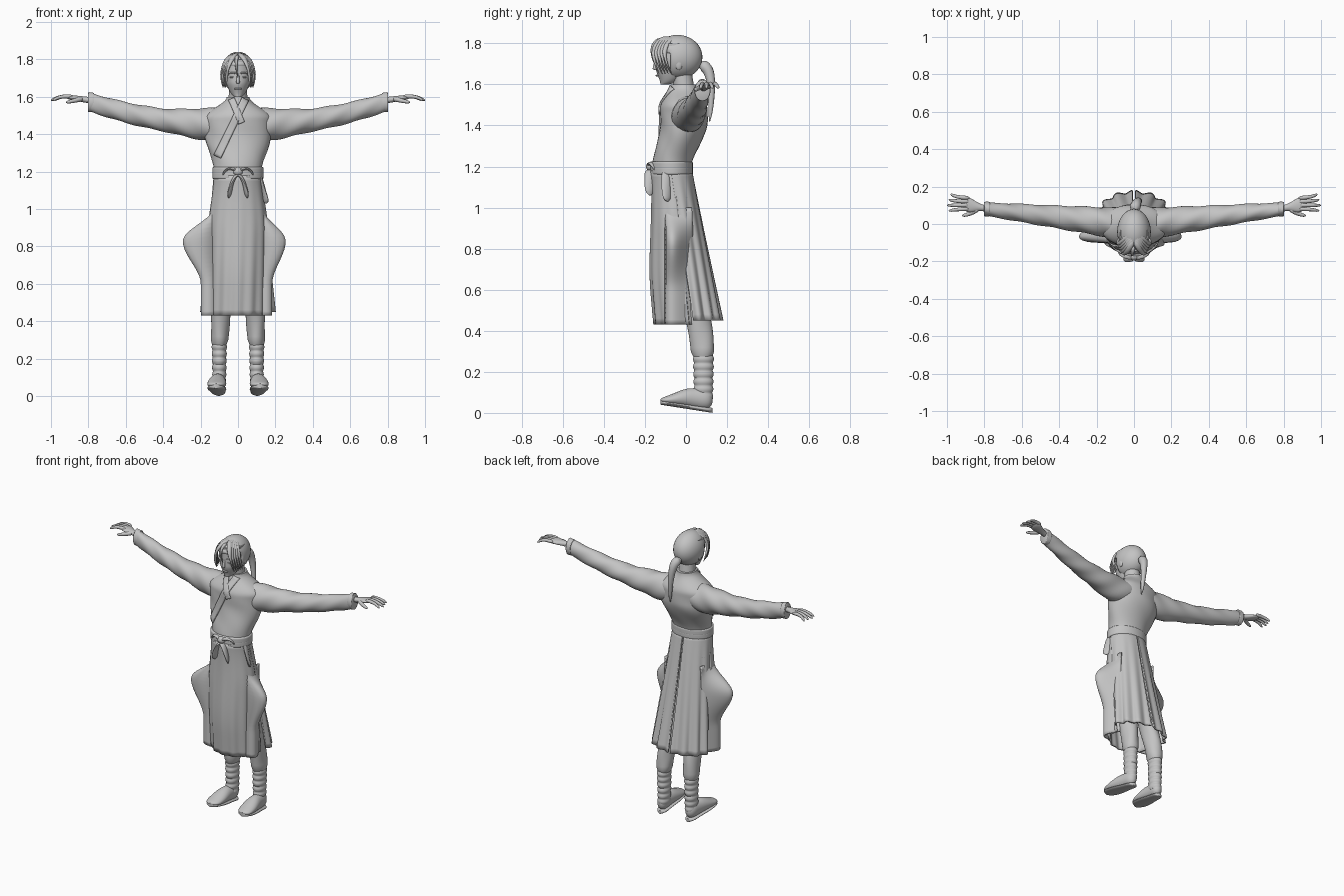
import bpy, bmesh, math
from mathutils import Matrix, Vector
from mathutils.bvhtree import BVHTree

default = bpy.data.objects.get("Cube")
if default:
    bpy.data.objects.remove(default, do_unlink=True)

clay = bpy.data.materials.new("clay_grey")
clay.use_nodes = True
grey = (.55, .55, .55, 1)
clay.diffuse_color = grey
clay.node_tree.nodes["Principled BSDF"].inputs["Base Color"].default_value = grey

# Shared heights
hem, waist, collar, crown = .43, 1.18, 1.6, 1.83


def mix(start, end, t):
    return start + (end - start) * t


def ramp(t, low, high):
    """Smooth step from nought to one between two limits."""
    s = min(1, max(0, (t - low) / (high - low)))
    return s * s * (3 - 2 * s)


def rounded(t):
    """Radius factor that rounds off both ends of a form."""
    return max(.05, 1 - abs(2 * t - 1) ** 6) ** .5


def steps(count):
    return [i / count for i in range(count + 1)]


def around(sides):
    return [math.tau * i / sides for i in range(sides)]


def finish(name, bm, mirror=False, thickness=0):
    """Turn a bmesh into a smooth object with sharp rims."""
    bmesh.ops.recalc_face_normals(bm, faces=bm.faces)
    mesh = bpy.data.meshes.new(name)
    bm.to_mesh(mesh)
    bm.free()
    mesh.materials.append(clay)
    mesh.shade_smooth()
    mesh.set_sharp_from_angle(angle=math.radians(50))
    obj = bpy.data.objects.new(name, mesh)
    bpy.context.collection.objects.link(obj)
    if thickness:
        cloth = obj.modifiers.new("cloth", "SOLIDIFY")
        cloth.thickness = thickness
        cloth.offset = 0
    if mirror:
        obj.modifiers.new("mirror", "MIRROR")
    return obj


def skin(name, rings, closed=True, mirror=False, thickness=0):
    """Bridge successive rows of points with quads."""
    bm = bmesh.new()
    rows = [[bm.verts.new(point) for point in ring] for ring in rings]
    for low, high in zip(rows, rows[1:]):
        count = len(low)
        for i in range(count if closed else count - 1):
            j = (i + 1) % count
            bm.faces.new((low[i], low[j], high[j], high[i]))
    if closed:
        bm.faces.new(rows[0])
        bm.faces.new(rows[-1])
    return finish(name, bm, mirror, thickness)


def loft(name, axis, shape, mirror=False, fold=0, waves=3, twist=20):
    """The shape rule maps t to a centre and the two radii across the axis."""
    u, v = [k for k in range(3) if k != axis]
    rings = []
    for t in steps(40):
        centre, across, along = shape(t)
        ring = []
        for angle in around(32):
            r = 1 + fold * math.sin(waves * angle + twist * t)
            point = Vector(centre)
            point[u] += across * r * math.cos(angle)
            point[v] += along * r * math.sin(angle)
            ring.append(point)
        rings.append(ring)
    return skin(name, rings, True, mirror)


def strand(name, start, bend, end, thick, tip=.5, mirror=False, flat=1):
    """Tapered tube along a quadratic curve."""
    a, b, c = Vector(start), Vector(bend), Vector(end)
    rings = []
    for t in steps(16):
        centre = a.lerp(b, t).lerp(b.lerp(c, t), t)
        turn = (b - a).lerp(c - b, t).to_track_quat("Z", "Y")
        r = thick * mix(1, tip, t) * rounded(t)
        rings.append([centre + turn @ Vector((r * math.cos(angle), r * flat * math.sin(angle), 0))
                      for angle in around(12)])
    return skin(name, rings, True, mirror)


def ellipsoid(name, centre, radii, mirror=False):
    bm = bmesh.new()
    bmesh.ops.create_uvsphere(bm, u_segments=32, v_segments=20, radius=1,
                              matrix=Matrix.LocRotScale(Vector(centre), None, Vector(radii)))
    return finish(name, bm, mirror)


def skirt(name, shape, bottom, start, end, fold, mirror=False):
    """Cloth hung around the body, with folds that deepen toward the hem."""
    rings = []
    for t in steps(24):
        middle, width, depth = shape(t)
        ring = []
        for s in steps(48):
            angle = math.radians(mix(start, end, s))
            r = 1 + fold * t * math.sin(14 * angle + 2 * t)
            ring.append((width * r * math.sin(angle), middle - depth * r * math.cos(angle),
                         mix(waist, bottom, t)))
        rings.append(ring)
    return skin(name, rings, False, mirror, .01)


# Robe body: narrow waist, broad chest, closing in to the collar
def torso_shape(t):
    chest, neck = ramp(t, .1, .6), ramp(t, .75, 1)
    centre = (0, mix(-.07, -.01, chest), mix(1.14, collar, t))
    return centre, .125 + .055 * chest - .12 * neck, .095 + .02 * chest - .05 * neck


torso = loft("robe_torso", 2, torso_shape, fold=.01, waves=5)

# Sash wound twice around the waist
for turn in range(2):
    loft("sash_wrap", 2, lambda t: ((0, -.07, waist + .025 * turn + mix(-.02, .02, t)),
                                    .125 + .012 * rounded(t), .092 + .012 * rounded(t)))

# Skirt panels, open at the sides and at the back seam
skirt("front_skirt", lambda t: (mix(-.07, 0, t), .125 + .03 * ramp(t, 0, .4), .1 + .05 * ramp(t, 0, .8)),
      hem, -96, 96, .03)
skirt("back_skirt", lambda t: (mix(-.07, .04, t), mix(.125, .19, t), mix(.095, .13, t)),
      hem + .02, 88, 178, .06, mirror=True)

# Flared side panels, the right one reaching further out
for label, side, flare in (("left", 1, .12), ("right", -1, .16)):
    rings = []
    for t in steps(24):
        spread = flare * ramp(t, 0, .3) * (1 - .6 * ramp(t, .3, .7))
        rings.append([(side * (.13 + spread * math.sin(math.pi * s ** .5)), mix(-.1, .03, s),
                       mix(1, hem, t)) for s in steps(16)])
    skin(label + "_side_panel", rings, False, thickness=.01)

# Crossed collar laid on the chest
bpy.context.view_layer.update()
chest_surface = BVHTree.FromObject(torso, bpy.context.evaluated_depsgraph_get())


def lapel(name, start, end, width):
    a, b = Vector(start), Vector(end)
    across = (b - a).normalized().orthogonal() * width
    rings = []
    for t in steps(24):
        flat_points = [a.lerp(b, t) + across * (s - .5) for s in steps(4)]
        hits = [chest_surface.ray_cast(Vector((p.x, -1, p.y)), Vector((0, 1, 0)))[0] for p in flat_points]
        if None not in hits:
            rings.append([hit + Vector((0, -.004, 0)) for hit in hits])
    skin(name, rings, False, thickness=.009)


lapel("under_lapel", (-.04, collar), (.02, 1.46), .035)
lapel("over_lapel", (.045, collar), (-.11, 1.28), .04)

# Knot, bow loops and hanging ties
front = -.175
ellipsoid("sash_knot", (0, front, waist + .02), (.025, .02, .022))
strand("bow_loop", (0, front, waist + .02), (.06, front, 1.24), (.08, -.15, waist), .018, mirror=True, flat=.5)
strand("bow_tie", (0, front, waist), (.03, front - .01, waist), (.05, front, 1.06), .02, 1.3, True, .4)
strand("side_tie", (.12, -.1, waist), (.14, -.1, 1.1), (.15, -.09, 1.03), .02, 1.3, flat=.4)

# Sleeves, rising gently to the wrist, with a rolled cuff
loft("sleeve", 0, lambda t: ((mix(.06, .8, t), .08 * t, 1.45 + .125 * t * t),
                             .085 - .05 * t, .09 - .02 * ramp(t, .1, .5) - .02 * t),
     mirror=True, fold=.04, twist=28)
loft("cuff", 0, lambda t: ((mix(.77, .803, t), .08, 1.57), .034 + .005 * rounded(t), .047 + .005 * rounded(t)),
     mirror=True)

# Hands
palm = 1.6
loft("palm", 0, lambda t: ((mix(.78, .92, t), mix(.08, .11, t), mix(1.58, palm, t)),
                           mix(.018, .04, ramp(t, .2, .8)) * rounded(t), mix(.018, .012, t) * rounded(t)),
     mirror=True)
for n, label in enumerate(("index", "middle", "ring", "little")):
    y = .08 + .02 * n
    strand(label + "_finger", (.88, y, palm), (.95, y, palm + .01),
           (1 - .01 * abs(n - 1), y + .01 * (n - 1), palm - .02), .012, .6, True)
strand("thumb", (.83, .085, palm - .01), (.87, .05, palm - .02), (.92, .045, palm - .03), .014, .6, True)


# Trousers gathered above the bound shins
def trouser_shape(t):
    gather = 1 - .25 * ramp(t, .95, 1)
    centre = (mix(.065, .1, t), mix(-.055, .083, ramp(t, .1, 1)), mix(1.05, .26, t))
    return centre, (.075 - .03 * t) * gather, (.085 - .03 * t) * gather


def shin_shape(t):
    wrap = 1 + .15 * abs(math.sin(6 * math.pi * t))
    return (.1, .085, mix(.06, .28, t)), mix(.032, .036, t) * wrap, mix(.041, .045, t) * wrap


loft("trouser_leg", 2, trouser_shape, mirror=True, fold=.03)
loft("bound_shin", 2, shin_shape, mirror=True)


# Shoes: toes lifted, heels on the ground
def shoe_shape(t):
    bottom, top = mix(.045, .01, t), mix(.08, .12, ramp(t, 0, .6))
    centre = (mix(.118, .102, t), mix(-.125, .13, t), (top + bottom) / 2)
    return centre, (.05 - .012 * ramp(t, .3, .8)) * rounded(t), (top - bottom) / 2 * rounded(t)


def sole_shape(t):
    centre, width, height = shoe_shape(t)
    thick = .012
    return (centre[0], centre[1], mix(.04, 0, t) + thick), width, thick


loft("shoe", 1, shoe_shape, mirror=True)
loft("shoe_sole", 1, sole_shape, mirror=True)


# Neck and face, tapering to the chin
def face_shape(t):
    jaw = min(1, .03 + 1.6 * t) ** .4
    depth = .088 * jaw
    return (0, depth - .125 - .022 * ramp(t, 0, .4), mix(collar, 1.8, t)), .075 * jaw, depth


loft("neck", 2, lambda t: ((0, mix(0, -.025, t), mix(1.52, 1.68, t)), mix(.055, .045, t), .05))
loft("face", 2, face_shape)
strand("nose", (0, -.143, 1.72), (0, -.153, 1.69), (0, -.153, 1.67), .007, 1.5)
strand("brow", (.012, -.145, 1.725), (.035, -.145, 1.735), (.055, -.12, 1.72), .005, mirror=True)
ellipsoid("eye", (.03, -.135, 1.705), (.015, .008, .005), mirror=True)
ellipsoid("mouth", (0, -.138, 1.643), (.022, .01, .005))
ellipsoid("ear", (.077, -.035, 1.7), (.01, .018, .03), mirror=True)

# Swept-back hair, pushed clear of the face
hair = ellipsoid("hair_cap", (0, -.042, 1.733), (.09, .122, .108))
for vertex in hair.data.vertices:
    if vertex.co.z < 1.765:
        vertex.co.y = max(vertex.co.y, -.075)
for s in steps(4):
    strand("fringe_lock", (.005, -.09 + .05 * s, crown), (.06 + .05 * s, -.2 + .05 * s, crown - .03),
           (.065 + .015 * s, -.13 + .06 * s, 1.65), .018, .3, True, .7)
strand("stray_lock", (0, -.12, crown - .01), (-.02, -.19, 1.8), (0, -.155, 1.7), .012, .2)

# Ponytail and its tie
ellipsoid("hair_tie", (0, .08, 1.69), (.02, .016, .02))
strand("ponytail", (0, .07, 1.69), (.02, .145, 1.7), (.035, .115, 1.42), .034, .3)
